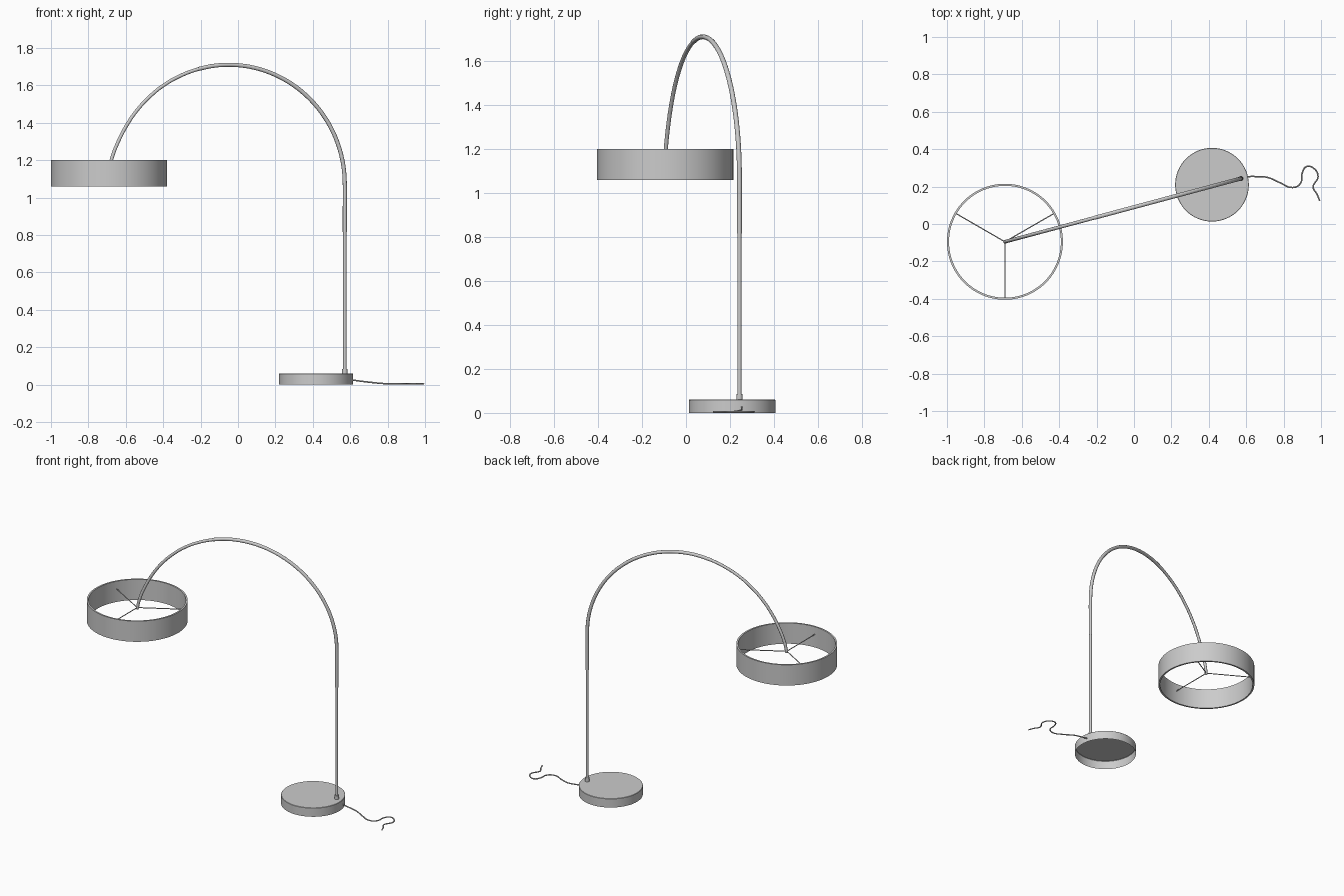
import bpy, bmesh, math

if "Cube" in bpy.data.objects:
    bpy.data.objects.remove(bpy.data.objects["Cube"])

POLE = (0.571, 0.243)
SHADE = (-0.69, -0.095)
SHADE_R = 0.31
HUB_Z = 1.148


def smooth(ob):
    bpy.ops.object.select_all(action='DESELECT')
    ob.select_set(True)
    bpy.context.view_layer.objects.active = ob
    bpy.ops.object.shade_smooth_by_angle(angle=math.radians(35))


def lathe(name, center, profile, closed=False, n=64):
    """Revolve (radius, z) points about a vertical axis; radius 0 makes a pole."""
    bm = bmesh.new()
    vs = [bm.verts.new((r, 0, z)) for r, z in profile]
    pairs = list(zip(vs, vs[1:])) + ([(vs[-1], vs[0])] if closed else [])
    edges = [bm.edges.new(p) for p in pairs]
    bmesh.ops.spin(bm, geom=vs + edges, axis=(0, 0, 1), cent=(0, 0, 0),
                   angle=2 * math.pi, steps=n)
    bmesh.ops.remove_doubles(bm, verts=bm.verts, dist=1e-5)
    bmesh.ops.recalc_face_normals(bm, faces=bm.faces)
    # On open shells, make the top face point up
    top = max(bm.faces, key=lambda f: f.calc_center_median().z)
    if top.normal.z < -0.5:
        bmesh.ops.reverse_faces(bm, faces=bm.faces)
    me = bpy.data.meshes.new(name)
    bm.to_mesh(me)
    bm.free()
    ob = bpy.data.objects.new(name, me)
    ob.location = (*center, 0)
    bpy.context.collection.objects.link(ob)
    smooth(ob)
    return ob


def tube(name, pts, radius, sides=4, res=8):
    """Round tube through points, capped, turned into a mesh."""
    cu = bpy.data.curves.new(name + "_path", 'CURVE')
    cu.dimensions = '3D'
    cu.bevel_depth = radius
    cu.bevel_resolution = sides
    cu.resolution_u = res
    cu.use_fill_caps = True
    sp = cu.splines.new('BEZIER')
    sp.bezier_points.add(len(pts) - 1)
    for bp, p in zip(sp.bezier_points, pts):
        bp.co = p
        bp.handle_left_type = bp.handle_right_type = 'AUTO'
    tmp = bpy.data.objects.new(name + "_tmp", cu)
    bpy.context.collection.objects.link(tmp)
    dg = bpy.context.evaluated_depsgraph_get()
    me = bpy.data.meshes.new_from_object(tmp.evaluated_get(dg))
    bpy.data.objects.remove(tmp)
    me.name = name
    ob = bpy.data.objects.new(name, me)
    bpy.context.collection.objects.link(ob)
    smooth(ob)
    return ob


def arm_point(x, z):
    """Point of the arm, in the vertical plane from pole to shade centre."""
    t = (POLE[0] - x) / (POLE[0] - SHADE[0])
    return (x, POLE[1] + t * (SHADE[1] - POLE[1]), z)


# Base: hollow disc, open underneath
lathe("base", (0.417, 0.21), [(0, 0.06), (0.195, 0.06), (0.197, 0.058), (0.197, 0)])

# Pole with its collar
lathe("pole_collar", POLE, [(0, 0.058), (0.014, 0.058), (0.014, 0.085), (0, 0.085)], n=24)
lathe("pole", POLE, [(0, 0.06), (0.009, 0.06), (0.009, 0.86), (0, 0.86)], n=24)

# Outer arm: straight sleeve, then a circular sweep past the top
cx, cz, rad = -0.05, 1.07, 0.64
k = (POLE[0] - cx) / rad
arc = [arm_point(cx + k * rad * math.cos(a), cz + rad * math.sin(a))
       for a in [math.radians(d) for d in range(0, 106, 7)]]
tube("outer_arm", [arm_point(POLE[0], 0.815), arm_point(POLE[0], 0.94)] + arc, 0.011)

# Inner arm: slides out of the outer arm and drops to the shade
inner = [(-0.15, 1.702), (-0.206, 1.689), (-0.30, 1.655), (-0.394, 1.603), (-0.47, 1.542),
         (-0.535, 1.473), (-0.59, 1.395), (-0.64, 1.30), (-0.676, 1.205), (-0.69, 1.14)]
tube("inner_arm", [arm_point(x, z) for x, z in inner], 0.0095)

# Shade ring and three spokes
lathe("shade", SHADE, [(SHADE_R, 1.06), (SHADE_R, 1.20), (SHADE_R - 0.011, 1.20),
                       (SHADE_R - 0.011, 1.06)], closed=True, n=96)
for i, deg in enumerate((30, 150, 270)):
    a = math.radians(deg)
    r = SHADE_R - 0.005
    tube(f"shade_spoke_{i + 1}",
         [(*SHADE, HUB_Z), (SHADE[0] + r * math.cos(a), SHADE[1] + r * math.sin(a), HUB_Z)],
         0.003, res=1)

# Power cable lying on the floor
cable = [(0.595, 0.253, 0.028), (0.64, 0.254, 0.021), (0.714, 0.249, 0.012), (0.778, 0.222, 0.006),
         (0.848, 0.195, 0.005), (0.89, 0.217, 0.005), (0.90, 0.275, 0.005), (0.922, 0.307, 0.005),
         (0.962, 0.297, 0.005), (0.984, 0.254, 0.005), (0.958, 0.197, 0.005), (0.978, 0.16, 0.005),
         (0.993, 0.124, 0.005)]
tube("power_cable", cable, 0.004, sides=2, res=6)
